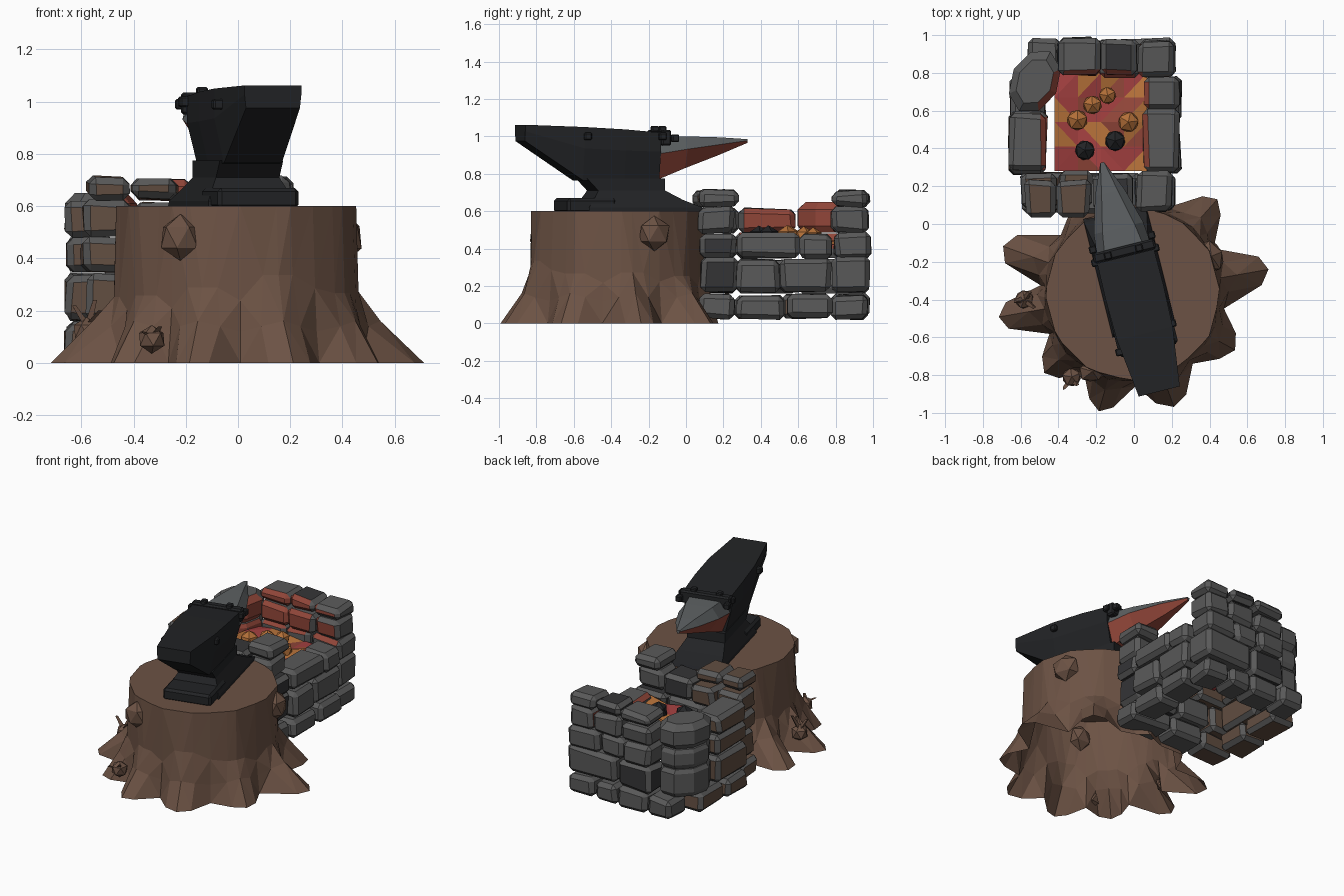
import bpy, bmesh, math, random
from mathutils import Vector, Matrix

if "Cube" in bpy.data.objects:
    bpy.data.objects.remove(bpy.data.objects["Cube"])

random.seed(4)


def mat(name, r, g, b):
    m = bpy.data.materials.new(name)
    m.diffuse_color = (r, g, b, 1)
    m.use_nodes = True
    m.node_tree.nodes["Principled BSDF"].inputs["Base Color"].default_value = m.diffuse_color
    return m


BARK = mat("bark", .15, .085, .058)
IRON = mat("iron", .016, .017, .019)
HORN = mat("bright_iron", .11, .12, .125)
STONE = mat("stone", .1, .1, .1)
DARK = mat("dark_stone", .035, .035, .037)
BROWN = mat("brown_stone", .12, .075, .052)
GLOW = mat("glow", .28, .06, .04)
RED = mat("ember_red", .36, .05, .05)
ORANGE = mat("ember_orange", .45, .16, .04)


def finish(name, bm, *mats, recalc=True):
    if recalc:
        bmesh.ops.recalc_face_normals(bm, faces=bm.faces)
    me = bpy.data.meshes.new(name)
    bm.to_mesh(me)
    bm.free()
    for m in mats:
        me.materials.append(m)
    ob = bpy.data.objects.new(name, me)
    bpy.context.collection.objects.link(ob)
    return ob


def hull(bm, pts):
    bmesh.ops.convex_hull(bm, input=[bm.verts.new(p) for p in pts])


def loft(bm, rings, start=True):
    vs = [[bm.verts.new(p) for p in r] for r in rings]
    n = len(vs[0])
    for a, b in zip(vs, vs[1:]):
        for i in range(n):
            bm.faces.new((a[i], a[(i + 1) % n], b[(i + 1) % n], b[i]))
    if start:
        bm.faces.new(vs[0][::-1])
    bm.faces.new(vs[-1])


def box(bm, x0, x1, y0, y1, z0, z1, bevel=0.0, jit=0.0, mi=0):
    mx = Matrix.Translation(((x0 + x1) / 2, (y0 + y1) / 2, (z0 + z1) / 2)) @ Matrix.Diagonal(
        (x1 - x0, y1 - y0, z1 - z0, 1))
    vs = bmesh.ops.create_cube(bm, size=1, matrix=mx)["verts"]
    for v in vs:
        v.co += Vector([random.uniform(-jit, jit) for _ in range(3)])
    for f in {f for v in vs for f in v.link_faces}:
        f.material_index = mi
    if bevel:
        bmesh.ops.bevel(bm, geom=list({e for v in vs for e in v.link_edges}),
                        offset=bevel, segments=1, affect='EDGES')


def ball(bm, c, r, squash=(1, 1, 1), mi=0):
    mx = Matrix.Translation(c) @ Matrix.Diagonal((*squash, 1))
    vs = bmesh.ops.create_icosphere(bm, subdivisions=1, radius=r, matrix=mx)["verts"]
    for f in {f for v in vs for f in v.link_faces}:
        f.material_index = mi
    bmesh.ops.rotate(bm, verts=vs, cent=c, matrix=Matrix.Rotation(random.uniform(0, .6), 3, 'Z'))


# Stump: one hollow shell, flaring into roots at the ground, closed on top
CX, CY = -.007, -.367


def polar(deg, r, z, side=0.0):
    a = math.radians(deg)
    return (CX + r * math.cos(a) - side * math.sin(a), CY + r * math.sin(a) + side * math.cos(a), z)


ROOTS = ((-170, .72), (-138, .63), (-106, .65), (-70, .64), (-29, .62),
         (10, .73), (48, .67), (88, .54), (122, .56), (160, .73))
ground, ankle, shin, rim = [], [], [], []
for i, (deg, r) in enumerate(ROOTS):
    nxt = ROOTS[(i + 1) % len(ROOTS)][0]
    mid = deg + ((nxt - deg) % 360) / 2
    w, s = random.uniform(.065, .085), random.uniform(.24, .36)
    ground += [polar(deg, r - .05, 0, -w), polar(deg, r, 0), polar(deg, r - .04, 0, w), polar(mid, .49, 0)]
    ankle += [polar(deg, .5, .14, -.08), polar(deg, .47 + (r - .47) * .35, .16), polar(deg, .5, .14, .08),
              polar(mid, .475, .12)]
    shin += [polar(deg, .465, s, -.06), polar(deg, .475, s), polar(deg, .465, s, .06), polar(mid, .465, s - .05)]
    # the rim follows a twelve-sided outline
    for a in (deg - 7, deg, deg + 7, mid):
        t = math.radians((a % 30) - 15)
        rim.append(polar(a, .45 / math.cos(t), .6))
bm = bmesh.new()
loft(bm, [ground, ankle, shin, rim], start=False)
bmesh.ops.triangulate(bm, faces=[f for f in bm.faces if len(f.verts) == 4])
finish("stump", bm, BARK, recalc=False)

# Knots and little sprouts on the bark
bm = bmesh.new()
ball(bm, (-.22, -.78, .48), .085, (1, .7, 1.05))
ball(bm, (.41, -.17, .48), .095, (.7, 1, 1))
ball(bm, (-.33, -.81, .09), .055)
ball(bm, (-.58, -.4, .12), .055)
for base, tips in (((-.33, -.82, .1), ((-.37, -.87, .12), (-.3, -.85, .14))),
                   ((-.58, -.4, .14), ((-.55, -.36, .24), (-.63, -.41, .22), (-.53, -.44, .2)))):
    for t in tips:
        loft(bm, [[Vector(p) + Vector((s * math.cos(k), s * math.sin(k), 0))
                   for k in (0, 2.1, 4.2)] for p, s in ((base, .02), (t, .01))])
finish("knots", bm, BARK)

# Anvil, built along its own y axis then turned on the stump
TURN = Matrix.Translation((.0, -.35, 0)) @ Matrix.Rotation(math.radians(14), 4, 'Z')


def section(y, w, z0, z1, top=1.0, low=.75):
    l = (y + .35) * 1.024
    zm = z0 + (z1 - z0) * .6
    return [(-w * top, l, z1), (-w, l, zm), (-w * low, l, z0), (w * low, l, z0), (w, l, zm), (w * top, l, z1)]


bm = bmesh.new()
loft(bm, [section(-.89, .112, .975, 1.062, low=.95), section(-.58, .152, .765, 1.05),
          section(-.36, .158, .755, 1.037), section(-.17, .155, .765, 1.02)])
finish("anvil_body", bm, IRON).matrix_world = TURN

bm = bmesh.new()
loft(bm, [section(-.17, .148, .77, 1.0, .75, .65), section(-.02, .135, .83, 1.0, .65, .5),
          section(.17, .08, .9, .995, .55, .4), section(.33, .01, .965, .985)])
horn = finish("anvil_horn", bm, HORN, GLOW)
for p in horn.data.polygons:
    if p.normal.z < -.3:
        p.material_index = 1
horn.matrix_world = TURN

bm = bmesh.new()
loft(bm, [[(s * w, (y + .35) * 1.024, z) for s, y in ((-1, y0), (1, y0), (1, y1), (-1, y1))]
          for z, w, y0, y1 in ((.59, .17, -.56, .07), (.62, .17, -.56, .05), (.66, .15, -.53, -.05),
                               (.71, .125, -.5, -.14), (.775, .125, -.56, -.14))])
box(bm, -.16, .16, -.33, -.06, .59, .67, .015)
finish("anvil_foot", bm, IRON).matrix_world = TURN

# Band and studs on the anvil
bm = bmesh.new()
box(bm, -.168, .168, .185, .24, .95, 1.035, .01)
for x, y, z in ((-.165, .19, 1.0), (.165, .19, 1.0), (-.09, .21, 1.035), (.08, .21, 1.035), (.16, .26, .99),
                (-.16, .26, .99), (.155, -.22, 1.0), (-.155, -.3, .99)):
    box(bm, x - .02, x + .02, y - .02, y + .02, z - .02, z + .02, .006)
finish("anvil_studs", bm, IRON).matrix_world = TURN

# Forge walls: courses of chamfered stones, lists give the joints along each wall
COURSES = ((.025, .155), (.165, .345), (.35, .48), (.485, .62), (.625, .705))
LAYOUT = {
    "forge_back_wall": (True, .785, .975, [(-.57, -.38, -.15, .02, .22), (-.41, -.15, .22), (-.41, -.2, -.02, .22),
                                          (-.4, -.18, .03, .22), (-.4, -.17, .02, .22)]),
    "forge_front_wall": (True, .07, .265, [(-.6, -.35, -.1, .22), (-.58, -.4, -.15, .05, .2), (-.6, -.3, -.02, .22),
                                          (-.6, -.4, -.22, 0, .2), (-.58, -.415, -.23)]),
    "forge_left_wall": (False, -.655, -.465, [(.26, .5, .78), (.26, .6), (.26, .6), (.28, .59), ()]),
    "forge_right_wall": (False, .06, .245, [(.27, .53, .78), (.27, .5, .78), (.27, .61, .78), (), ()]),
}
for name, (along_x, t0, t1, rows) in LAYOUT.items():
    bm = bmesh.new()
    for k, ((z0, z1), cuts) in enumerate(zip(COURSES, rows)):
        for a, b in zip(cuts, cuts[1:]):
            o = random.uniform(-.012, .012)
            if "front" in name and k == 4:
                o = -.035
            mi = 2 if "left" in name or (along_x and t0 < .5 and b < -.2) else random.choice((0, 0, 1))
            s = (a + .004, b - .004, t0 + o, t1 + o) if along_x else (t0 + o, t1 + o, a + .004, b - .004)
            box(bm, *s, z0, z1 + random.uniform(-.008, .008), .026, .01, mi)
    if "front" in name:
        box(bm, .01, .2, .07, .28, .625, .715, .026, .009)
    if "left" in name:  # big corner boulders
        for levels in (((.16, .85), (.19, .97), (.32, .97), (.345, .85)), ((.35, .85), (.38, .95), (.455, .95), (.48, .85)),
                       ((.485, .8), (.52, 1), (.61, 1), (.65, .72))):
            hull(bm, [(-.525 + .135 * c * math.cos(t) + .035 * c * math.sin(t), .755 + .17 * c * math.sin(t), z)
                      for t in [i * math.pi / 4 + .4 for i in range(8)] for z, c in levels])
    ob = finish(name, bm, STONE, DARK, BROWN, GLOW)
    # inner faces glow from the fire
    for p in ob.data.polygons:
        d = Vector((-.18 - p.center.x, .53 - p.center.y, 0))
        if "front" not in name and p.center.z > .42 and p.normal.dot(d.normalized()) > .5 and d.length < .5:
            p.material_index = 3
        elif "left" in name and p.normal.z > .7:
            p.material_index = 0

# Ember bed
bm = bmesh.new()
bmesh.ops.create_grid(bm, x_segments=4, y_segments=4, size=.5,
                      matrix=Matrix.Translation((-.175, .54, .44)) @ Matrix.Diagonal((.49, .52, 1, 1)))
for v in bm.verts:
    v.co.z += random.uniform(-.025, .025)
bmesh.ops.triangulate(bm, faces=bm.faces)
for f in bm.faces:
    f.material_index = random.choice((0, 0, 1, 2))
finish("ember_bed", bm, RED, GLOW, ORANGE)

# Coals
bm = bmesh.new()
for x, y, r, mi in ((-.3, .55, .06, 0), (-.22, .63, .055, 0), (-.14, .68, .05, 0), (-.03, .54, .06, 0),
                    (-.1, .44, .06, 1), (-.26, .39, .058, 1)):
    ball(bm, (x, y, .465), r, mi=mi)
finish("coals", bm, ORANGE, IRON)
